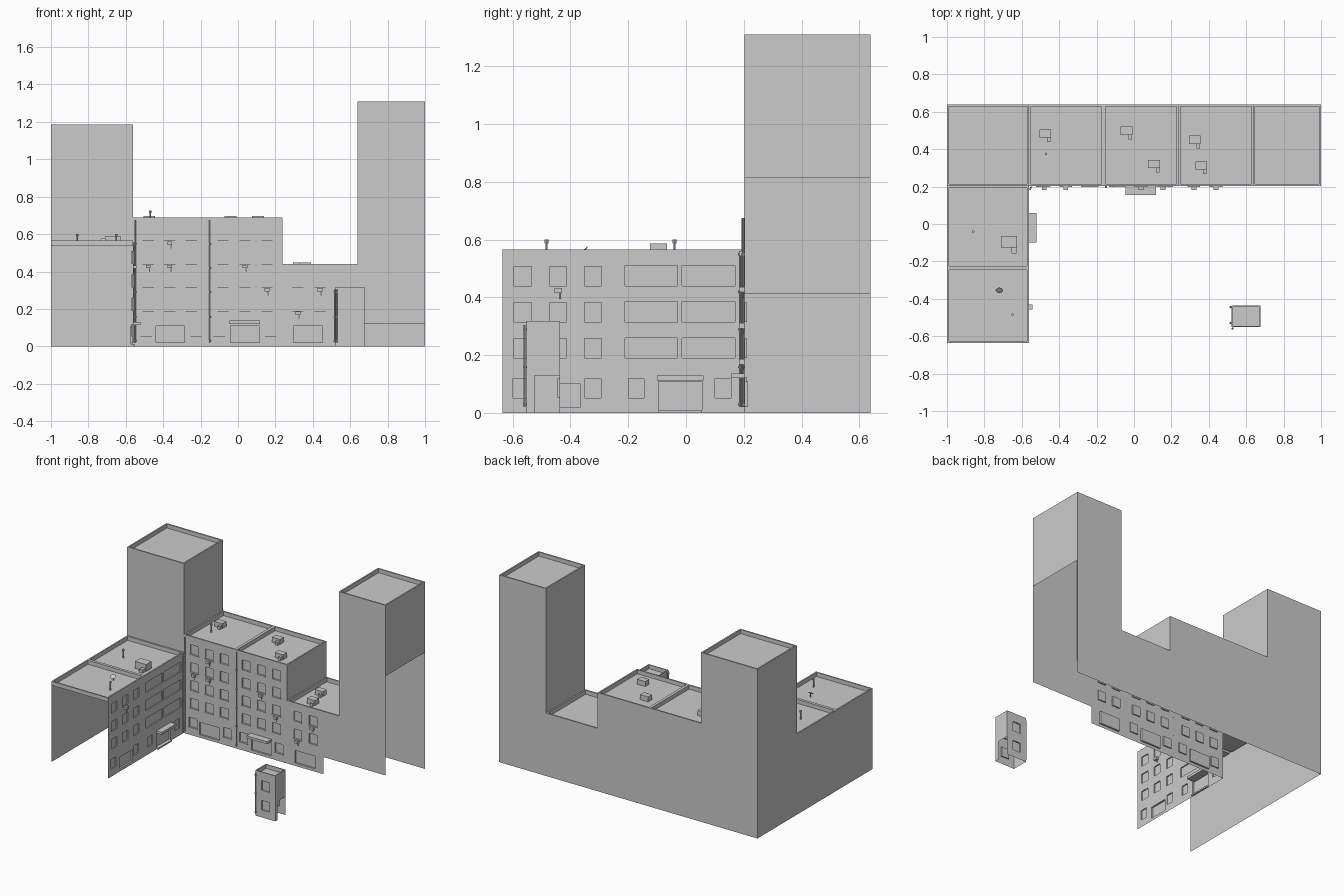
import bpy, bmesh, math
from mathutils import Vector, Matrix

if "Cube" in bpy.data.objects:
    bpy.data.objects.remove(bpy.data.objects["Cube"])


def finish(name, bm):
    bmesh.ops.remove_doubles(bm, verts=bm.verts, dist=1e-5)
    me = bpy.data.meshes.new(name)
    bm.to_mesh(me)
    bm.free()
    ob = bpy.data.objects.new(name, me)
    bpy.context.collection.objects.link(ob)
    return ob


def quad(bm, pts):
    bm.faces.new([bm.verts.new(p) for p in pts])


def add_box(bm, x0, x1, y0, y1, z0, z1):
    m = Matrix.Translation(((x0 + x1) / 2, (y0 + y1) / 2, (z0 + z1) / 2)) @ \
        Matrix.Diagonal((x1 - x0, y1 - y0, z1 - z0, 1))
    bmesh.ops.create_cube(bm, size=1, matrix=m)


def box(name, *dims):
    bm = bmesh.new()
    add_box(bm, *dims)
    return finish(name, bm)


def add_rod(bm, x, y, z0, z1, r, sides=8):
    bmesh.ops.create_cone(bm, cap_ends=True, segments=sides, radius1=r, radius2=r, depth=z1 - z0,
                          matrix=Matrix.Translation((x, y, (z0 + z1) / 2)))


# wall sheet from a to b (outside on the right hand), openings (u0, u1, z0, z1, depth) set back
def wall(name, a, b, z0, z1, openings=()):
    bm = bmesh.new()
    a, b = Vector((*a, 0)), Vector((*b, 0))
    d = (b - a).normalized()
    inward = Vector((-d.y, d.x, 0))
    P = lambda u, z, t=0: a + d * u + inward * t + Vector((0, 0, z))
    us = sorted({0, (b - a).length, *[v for o in openings for v in o[:2]]})
    zs = sorted({z0, z1, *[v for o in openings for v in o[2:4]]})
    for ul, ur in zip(us, us[1:]):
        for zl, zh in zip(zs, zs[1:]):
            um, zm = (ul + ur) / 2, (zl + zh) / 2
            if not any(o[0] < um < o[1] and o[2] < zm < o[3] for o in openings):
                quad(bm, [P(ul, zl), P(ur, zl), P(ur, zh), P(ul, zh)])
    for ul, ur, zl, zh, t in openings:
        c = [(ul, zl), (ur, zl), (ur, zh), (ul, zh)]
        quad(bm, [P(u, z, t) for u, z in c])
        for p, q in zip(c, c[1:] + c[:1]):
            quad(bm, [P(*p), P(*q), P(*q, t), P(*p, t)])
    return finish(name, bm)


# sunken flat roof with a parapet rim
def roof(name, x0, x1, y0, y1, h, drop=0.028, w=0.01):
    bm = bmesh.new()
    ring = lambda i, z: [(x0 + i, y0 + i, z), (x1 - i, y0 + i, z), (x1 - i, y1 - i, z), (x0 + i, y1 - i, z)]
    o, n, f = ring(0, h), ring(w, h), ring(w, h - drop)
    for i in range(4):
        j = (i + 1) % 4
        quad(bm, [o[i], o[j], n[j], n[i]])
        quad(bm, [n[i], n[j], f[j], f[i]])
    quad(bm, f)
    return finish(name, bm)


L, XW, YF, YB, YS = -1.0, -0.562, 0.203, 0.638, -0.636   # main plan lines
X1, X2, X3, R = -0.163, 0.238, 0.638, 1.0
H_WING, H_MID, H_LOW, H_LT, H_RT = 0.565, 0.69, 0.44, 1.185, 1.31
D = 0.008                                                # window depth

# roofs
roof("left_tower_roof", L, XW, YF, YB, H_LT)
roof("middle_roof_a", XW, X1, YF, YB, H_MID)
roof("middle_roof_b", X1, X2, YF, YB, H_MID)
roof("low_roof", X2, X3, YF, YB, H_LOW)
roof("right_tower_roof", X3, R, YF, YB, H_RT)
roof("wing_roof_front", L, XW, YS, -0.235, H_WING)
roof("wing_roof_back", L, XW, -0.235, YF, H_WING)

# rear walls, following the skyline
for n, a, b, h in [("left_tower", L, XW, H_LT), ("middle", XW, X2, H_MID),
                   ("low_block", X2, X3, H_LOW), ("right_tower", X3, R, H_RT)]:
    wall(n + "_rear_wall", (b, YB), (a, YB), 0, h)
# outer left walls and upper step walls; lower inner sides stay open
wall("left_tower_left_wall", (L, YB), (L, YF), 0, H_LT)
wall("wing_left_wall", (L, YF), (L, YS), 0, H_WING)
wall("wing_front_parapet", (L, YS), (XW, YS), H_WING - 0.028, H_WING)
wall("left_tower_front_wall", (L, YF), (XW, YF), H_WING - 0.028, H_LT)
wall("left_tower_right_wall", (XW, YF), (XW, YB), H_MID - 0.028, H_LT)
wall("middle_step_wall", (X2, YF), (X2, YB), H_LOW - 0.028, H_MID)
wall("right_tower_left_wall", (X3, YB), (X3, YF), H_LOW - 0.028, H_RT)
wall("right_tower_front_wall", (X3, YF), (R, YF), 0.12, H_RT)
wall("right_tower_right_wall", (R, YF), (R, YB), 0.815, H_RT)

# front facades: window grid, ground windows and wide doors
rows = [0.19, 0.315, 0.44, 0.565]
win = lambda c, z, w=0.03: (c - w, c + w, z, z + 0.067, D)
spots = [(x, z) for z in rows for x in (-0.48, -0.365, -0.25, -0.08, 0.038, 0.155)]
spots += [(x, 0.055) for x in (-0.49, -0.225, -0.1, 0.175)]
low_spots = [(x, z) for z in rows[:2] for x in (0.32, 0.438)]
mid_open = [win(x - XW, z) for x, z in spots]
mid_open += [(c - 0.077 - XW, c + 0.077 - XW, 0.02, 0.108, 0.012) for c in (-0.362, 0.038)]
wall("middle_front_wall", (XW, YF), (X2, YF), 0, H_MID, mid_open)
low_open = [win(x - X2, z) for x, z in low_spots] + [(0.06, 0.215, 0.02, 0.108, 0.012)]
wall("low_block_front_wall", (X2, YF), (0.52, YF), 0, H_LOW, low_open)
wall("low_block_front_wall_end", (0.52, YF), (X3, YF), 0.12, H_LOW)
bm = bmesh.new()
for x, z in spots + low_spots:
    add_box(bm, x - 0.034, x + 0.034, YF - 0.005, YF, z - 0.005, z)
finish("window_sills", bm)

# wing facade facing right: square windows, wide windows, doors
wing = [win(y - YS, z) for z in rows[:3] for y in (-0.565, -0.443, -0.322)]
wing += [(a - YS, b - YS, z, z + 0.07, D) for z in rows[:3] for a, b in ((-0.212, -0.03), (-0.014, 0.17))]
wing += [win(y - YS, 0.052, 0.027) for y in (-0.572, -0.322, -0.172, 0.128)]
wing += [(-0.5 - YS, -0.366 - YS, 0.02, 0.1, 0.012), (-0.095 - YS, 0.055 - YS, 0.01, 0.108, 0.012)]
wall("wing_right_wall", (XW, YS), (XW, YF), 0, H_WING, wing)

# door canopies and steps
box("front_canopy", -0.045, 0.117, 0.156, YF, 0.12, 0.137)
box("wing_canopy", XW, -0.52, -0.1, 0.06, 0.113, 0.13)
box("wing_door_step", XW, -0.55, -0.095, 0.055, 0, 0.01)


# wall-mounted cooling units with a small hose
def wall_unit(x, y, z, side=False):
    bm = bmesh.new()
    if side:
        add_box(bm, x, x + 0.018, y - 0.013, y + 0.013, z, z + 0.018)
        add_rod(bm, x + 0.006, y + 0.008, z - 0.02, z, 0.003, 6)
    else:
        add_box(bm, x - 0.013, x + 0.013, y - 0.02, y, z, z + 0.018)
        add_rod(bm, x + 0.006, y - 0.006, z - 0.02, z, 0.003, 6)
    finish("wall_cooling_unit", bm)


for x, z in [(-0.365, 0.543), (-0.48, 0.418), (-0.365, 0.418), (0.038, 0.418),
             (0.155, 0.293), (0.438, 0.293), (0.32, 0.168)]:
    wall_unit(x, YF, z)
wall_unit(XW, -0.443, 0.415, True)

# rooftop cooling units: box with a side duct
for x, y, z in [(-0.475, 0.48, 0.662), (-0.04, 0.495, 0.662), (0.107, 0.317, 0.662),
                (0.325, 0.447, 0.412), (0.36, 0.31, 0.412), (-0.668, -0.1, 0.537)]:
    s = 1.4 if x < -0.6 else 1
    bm = bmesh.new()
    add_box(bm, x - 0.031 * s, x + 0.031 * s, y - 0.018 * s, y + 0.025 * s, z, z + 0.038 * s - 0.003)
    add_box(bm, x + 0.01 * s, x + 0.028 * s, y - 0.042 * s, y - 0.018 * s, z, z + 0.022)
    finish("roof_cooling_unit", bm)

# roof vent pipes with caps
for x, y, z in [(-0.47, 0.375, 0.662), (-0.86, -0.04, 0.537), (-0.65, -0.483, 0.537)]:
    bm = bmesh.new()
    add_rod(bm, x, y, z, z + 0.05, 0.004)
    add_rod(bm, x, y, z + 0.05, z + 0.063, 0.007)
    finish("roof_vent_pipe", bm)

# tilted dish on a short post
bm = bmesh.new()
add_rod(bm, -0.72, -0.35, 0.537, 0.56, 0.003)
bmesh.ops.create_cone(bm, cap_ends=True, segments=12, radius1=0.006, radius2=0.018, depth=0.006,
                      matrix=Matrix.Translation((-0.72, -0.352, 0.563)) @ Matrix.Rotation(math.radians(40), 4, 'X'))
finish("roof_dish", bm)


# drain pipes with wall clips
def drain(x, y, h):
    bm = bmesh.new()
    add_rod(bm, x, y, 0.02, h, 0.004)
    z = 0.025
    while z < h:
        add_rod(bm, x, y, z, z + 0.008, 0.006)
        z += 0.13
    finish("drain_pipe", bm)


drain(-0.55, YF - 0.007, 0.675)
drain(-0.15, YF - 0.005, 0.675)
drain(XW + 0.007, 0.187, 0.555)

# small detached stair tower
kx0, kx1, ky0, ky1, kh = 0.522, 0.675, -0.552, -0.437, 0.318
kw = [win(0.077, 0.19), win(0.077, 0.052)]
wall("stair_tower_front", (kx0, ky0), (kx1, ky0), 0, kh, kw)
wall("stair_tower_back", (kx1, ky1), (kx0, ky1), 0, kh, kw)
wall("stair_tower_left", (kx0, ky1), (kx0, ky0), 0, kh)
wall("stair_tower_right_top", (kx1, ky0), (kx1, ky1), 0.13, kh)
wall("stair_tower_right_jamb", (kx1, ky0), (kx1, ky0 + 0.027), 0, 0.13)
roof("stair_tower_roof", kx0, kx1, ky0, ky1, kh, 0.028, 0.006)
drain(0.527, ky0 - 0.007, 0.305)
drain(kx0 - 0.006, -0.53, 0.305)
drain(kx0 - 0.006, -0.445, 0.305)
